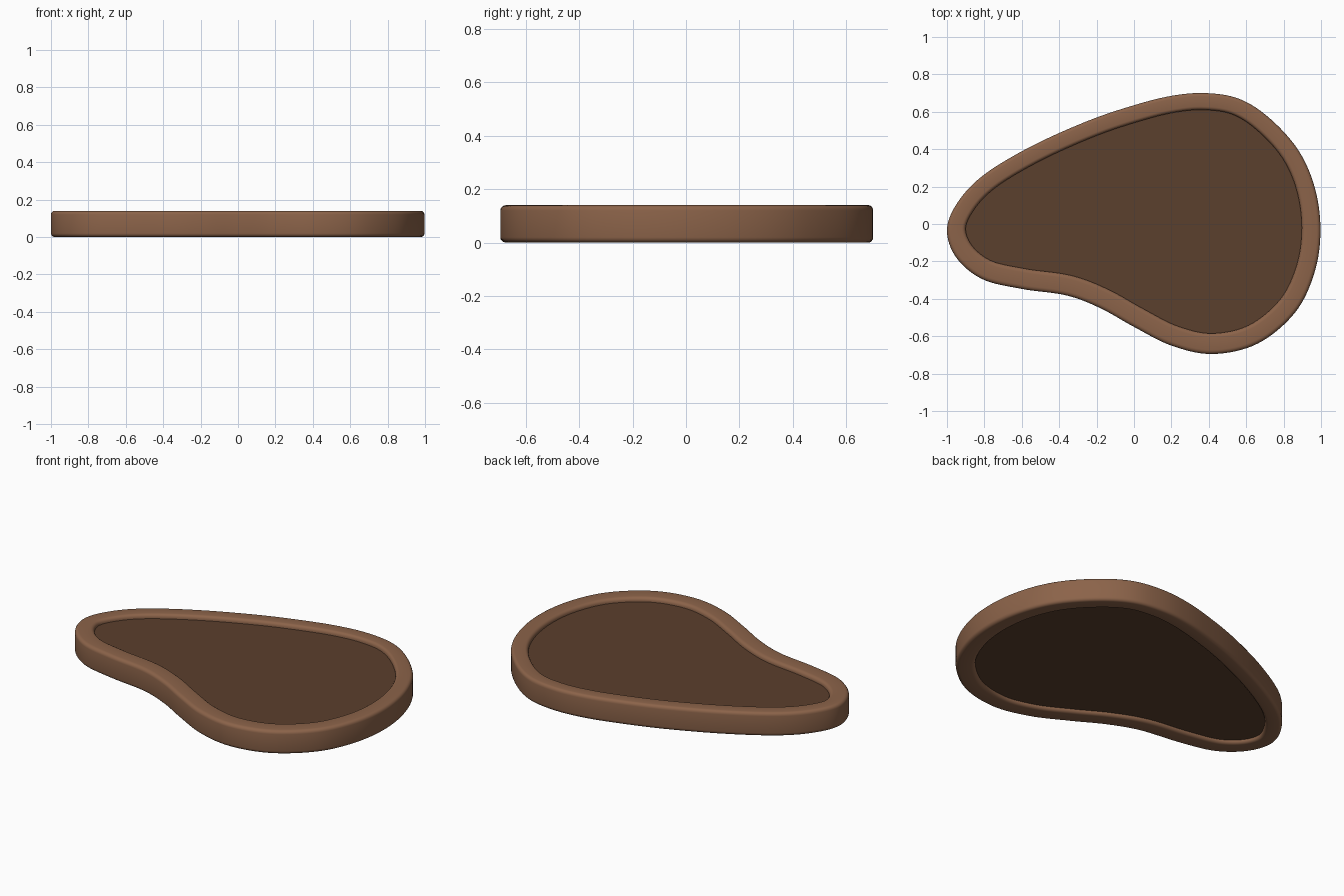
import bpy, bmesh, math
from mathutils import Vector

if "Cube" in bpy.data.objects:
    bpy.data.objects.remove(bpy.data.objects["Cube"])

# Outline of the tray, counter-clockwise control points
CTRL = [(0.997, -0.03), (0.965, 0.2), (0.875, 0.40), (0.72, 0.57), (0.56, 0.67),
        (0.38, 0.70), (0.2, 0.685), (0, 0.635), (-0.25, 0.55), (-0.55, 0.415),
        (-0.80, 0.265), (-0.94, 0.12), (-1.0, -0.03), (-0.95, -0.18),
        (-0.81, -0.295), (-0.6, -0.347), (-0.36, -0.382), (-0.18, -0.45),
        (0, -0.55), (0.2, -0.65), (0.42, -0.695), (0.66, -0.64),
        (0.86, -0.475), (0.965, -0.26)]


def smooth_loop(ctrl, steps=8):
    """Closed Catmull-Rom curve."""
    pts, n = [], len(ctrl)
    c = [Vector(p) for p in ctrl]
    for i in range(n):
        a, b, d, e = c[i - 1], c[i], c[(i + 1) % n], c[(i + 2) % n]
        for s in range(steps):
            t = s / steps
            pts.append(0.5 * (2 * b + (d - a) * t + (2 * a - 5 * b + 4 * d - e) * t * t
                              + (3 * b - a - 3 * d + e) * t ** 3))
    return pts


OUT = smooth_loop(CTRL)
NRM = []
for i in range(len(OUT)):
    t = (OUT[(i + 2) % len(OUT)] - OUT[i - 2]).normalized()
    NRM.append(Vector((-t.y, t.x)))       # points inward


def ring(bm, inset, z):
    shift = 0.1 * inset                   # rim is a little wider at the front
    return [bm.verts.new((p.x + n.x * inset, p.y + n.y * inset + shift, z))
            for p, n in zip(OUT, NRM)]


def bridge(bm, a, b):
    for i in range(len(a)):
        j = (i + 1) % len(a)
        bm.faces.new((a[i], a[j], b[j], b[i]))


def finish(bm, name, color):
    bmesh.ops.recalc_face_normals(bm, faces=bm.faces[:])
    me = bpy.data.meshes.new(name)
    bm.to_mesh(me)
    bm.free()
    ob = bpy.data.objects.new(name, me)
    bpy.context.collection.objects.link(ob)
    mat = bpy.data.materials.new(name + "_brown")
    mat.diffuse_color = (*color, 1)
    mat.use_nodes = True
    mat.node_tree.nodes["Principled BSDF"].inputs["Base Color"].default_value = mat.diffuse_color
    me.materials.append(mat)
    bpy.ops.object.select_all(action='DESELECT')
    ob.select_set(True)
    bpy.context.view_layer.objects.active = ob
    bpy.ops.object.shade_smooth_by_angle(angle=math.radians(35))


# Rim: rounded rectangle section swept around the outline
H, W, R = 0.14, 0.10, 0.02
profile = []
for cx, cz, a0 in ((R, R, 180), (W - R, R, 270), (W - R, H - R, 0), (R, H - R, 90)):
    for k in range(5):
        a = math.radians(a0 + 90 * k / 4)
        profile.append((cx + R * math.cos(a), cz + R * math.sin(a)))
bm = bmesh.new()
rings = [ring(bm, x, z) for x, z in profile]
for k in range(len(rings)):
    bridge(bm, rings[k], rings[(k + 1) % len(rings)])
finish(bm, "rim", (0.26, 0.125, 0.067))

# Recessed panel filling the rim
bm = bmesh.new()
low, top = ring(bm, 0.09, 0.02), ring(bm, 0.09, 0.115)
bridge(bm, low, top)
bm.faces.new(low)
bm.faces.new(top)
finish(bm, "panel", (0.105, 0.05, 0.026))
